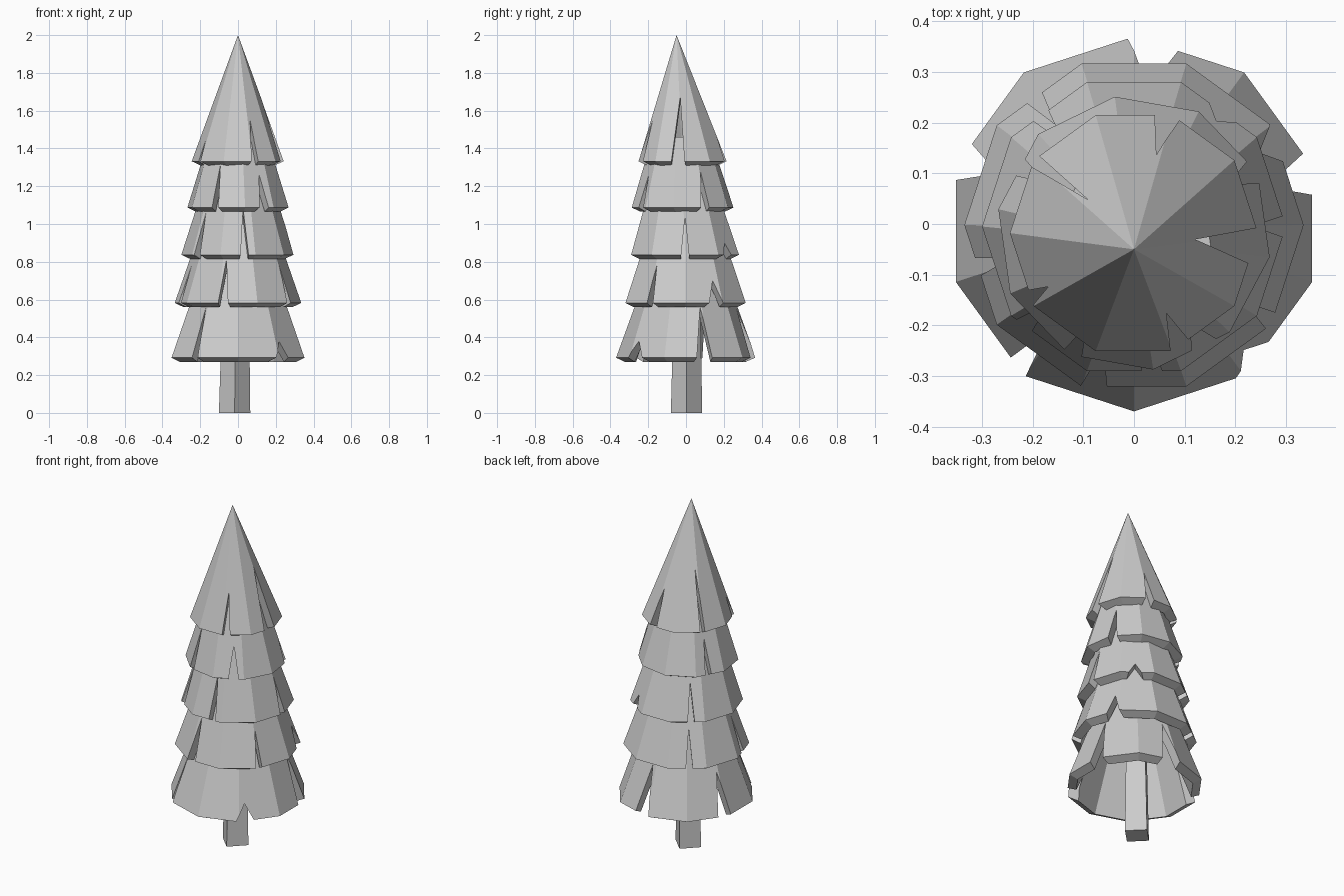
import bpy, bmesh
from math import sin, cos, radians, pi
from mathutils import Matrix, Vector

if "Cube" in bpy.data.objects:
    bpy.data.objects.remove(bpy.data.objects["Cube"])

grey = bpy.data.materials.new("light_grey")
grey.use_nodes = True
grey.diffuse_color = (0.6, 0.6, 0.6, 1)
grey.node_tree.nodes["Principled BSDF"].inputs["Base Color"].default_value = (0.6, 0.6, 0.6, 1)

SIDES = 10
RIM = 0.047     # radial shell thickness
LIFT = 0.022    # outer rim edge sits above the inner one


def make_object(name, bm):
    bmesh.ops.recalc_face_normals(bm, faces=bm.faces)
    mesh = bpy.data.meshes.new(name)
    bm.to_mesh(mesh)
    bm.free()
    mesh.materials.append(grey)
    obj = bpy.data.objects.new(name, mesh)
    bpy.context.collection.objects.link(obj)
    return obj


def loft(name, rings, sides, turn):
    """Join (radius, z, x, y) rings; a zero radius makes a point."""
    bm = bmesh.new()
    loops = []
    for r, z, x, y in rings:
        count = sides if r else 1
        loops.append([bm.verts.new((x + r * cos(turn + 2 * pi * i / sides),
                                    y + r * sin(turn + 2 * pi * i / sides), z))
                      for i in range(count)])
    for a, b in zip(loops, loops[1:]):
        for i in range(sides):
            j = (i + 1) % sides
            quad = [a[i % len(a)], a[j % len(a)], b[j % len(b)], b[i % len(b)]]
            bm.faces.new(list(dict.fromkeys(quad)))
    for end in (loops[0], loops[-1]):
        if len(end) > 2:
            bm.faces.new(end)
    return make_object(name, bm)


def slit_cutter(azimuth, width, low, high, centre_y):
    """Triangular prism pointing outward along the azimuth."""
    bm = bmesh.new()
    drop = 0.1
    half = width / 2 * (high - low + drop) / (high - low)
    tri = [(-half, low - drop), (half, low - drop), (0, high)]
    inner = [bm.verts.new((0.06, t, z)) for t, z in tri]
    outer = [bm.verts.new((0.7, t, z)) for t, z in tri]
    bm.faces.new(inner)
    bm.faces.new(outer)
    for i in range(3):
        j = (i + 1) % 3
        bm.faces.new((inner[i], inner[j], outer[j], outer[i]))
    bm.transform(Matrix.Translation(Vector((0, centre_y, 0)))
                 @ Matrix.Rotation(radians(azimuth), 4, 'Z'))
    return make_object("slit_cutter", bm)


def branch_tier(name, radius, low, high, top_radius, y, top_y, turn, slits):
    inner_top = max(top_radius - RIM, 0)
    inner_high = high - (0.13 if top_radius == 0 else 0.04)
    rings = [(top_radius, high, 0, top_y), (radius, low + LIFT, 0, y),
             (radius - RIM, low, 0, y), (inner_top, inner_high, 0, top_y)]
    tier = loft(name, rings, SIDES, radians(turn))
    # cut the slits one at a time
    for azimuth, width, apex in slits:
        cutter = slit_cutter(azimuth, width, low, apex, y)
        cutter.hide_render = True
        mod = tier.modifiers.new("slit", 'BOOLEAN')
        mod.operation = 'DIFFERENCE'
        mod.solver = 'EXACT'
        mod.object = cutter
        bpy.context.view_layer.objects.active = tier
        bpy.ops.object.modifier_apply(modifier=mod.name)
        bpy.data.objects.remove(cutter)
    return tier


# Trunk: tapered four-sided post
loft("trunk", [(0.083, 0, -0.018, 0.003), (0.07, 0.6, -0.012, 0.005)], 4, 0)

# Branch tiers, from the crown down
branch_tier("crown_tier", 0.245, 1.31, 2.0, 0, -0.018, -0.05, 0,
            [(292, 0.045, 1.55), (354, 0.075, 1.67), (74, 0.055, 1.53),
             (144, 0.028, 1.66), (212, 0.035, 1.45)])
branch_tier("upper_tier", 0.272, 1.065, 1.46, 0.155, -0.018, -0.025, 26,
            [(243, 0.04, 1.31), (302, 0.06, 1.26), (27, 0.055, 1.28), (150, 0.04, 1.28)])
branch_tier("middle_tier", 0.3, 0.815, 1.24, 0.17, -0.005, -0.018, 0,
            [(277, 0.045, 1.08), (222, 0.04, 1.06), (0, 0.045, 1.04),
             (52, 0.09, 0.9), (130, 0.04, 1.04)])
branch_tier("lower_tier", 0.335, 0.56, 1.0, 0.19, -0.002, -0.005, 0,
            [(256, 0.055, 0.81), (30, 0.09, 0.7), (128, 0.04, 0.78),
             (195, 0.04, 0.78), (325, 0.04, 0.78)])
branch_tier("bottom_tier", 0.37, 0.27, 0.76, 0.2, 0, 0, 18,
            [(231, 0.05, 0.56), (311, 0.12, 0.38), (16, 0.09, 0.56),
             (84, 0.11, 0.55), (160, 0.085, 0.52)])
